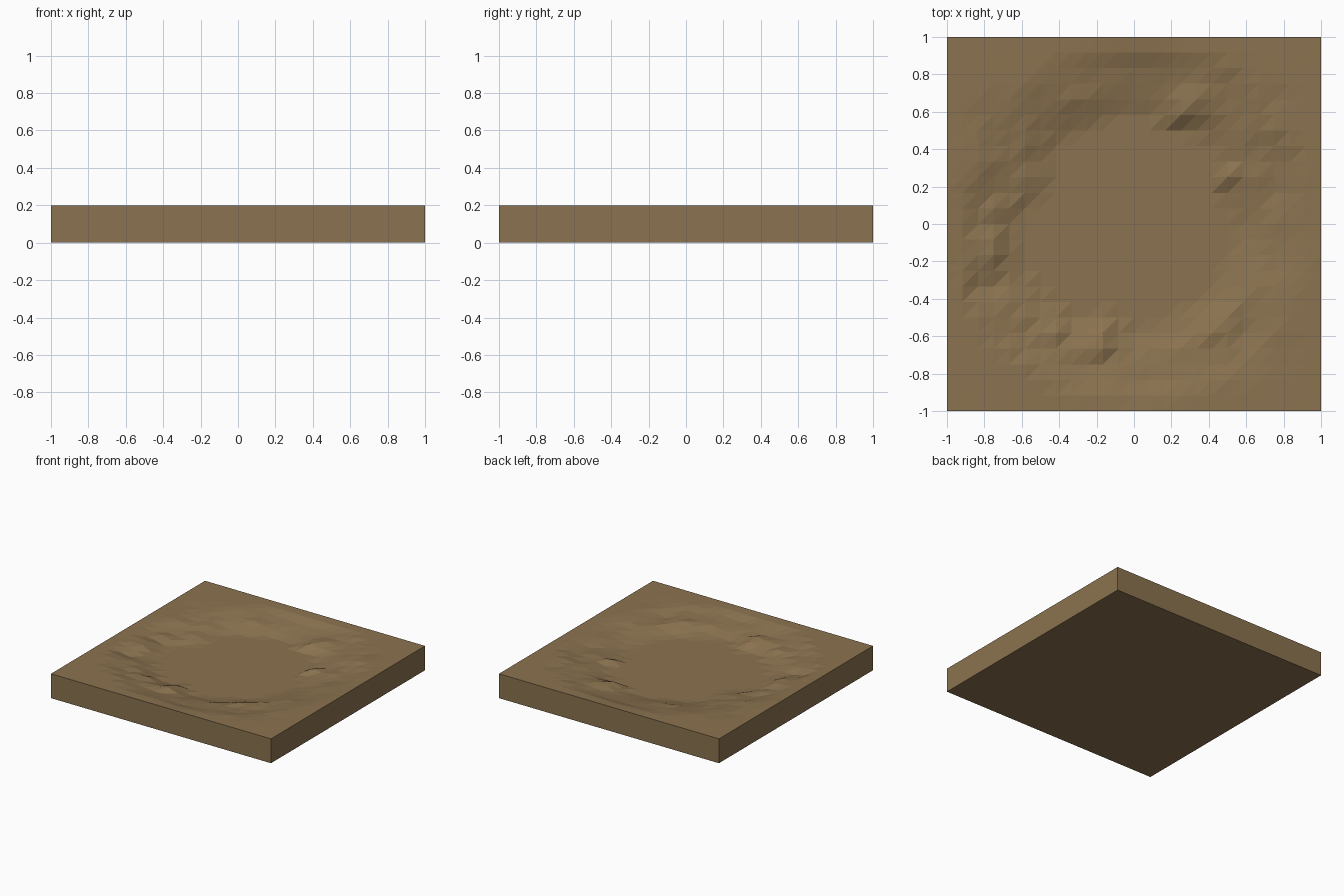
import bpy, bmesh, math
from mathutils import Vector, noise

if "Cube" in bpy.data.objects:
    bpy.data.objects.remove(bpy.data.objects["Cube"])

N = 24            # grid cells per side
TOP = 0.2         # plateau height
DEPTH = 0.075     # basin depth
# basin shoreline radius every 22.5 degrees, counter-clockwise from +x
SHORE = [.57, .50, .60, .57, .61, .57, .60, .50, .63, .63, .62, .47, .60, .52, .55, .54]
# small local hollows (-) and knolls (+): x, y, radius, height
SPOTS = [(-.30, -.52, .13, -.045), (-.17, -.62, .10, .03), (.50, .25, .09, .03),
         (.25, .58, .11, .03), (-.72, .20, .12, -.03), (-.78, -.12, .12, .025),
         (-.80, -.33, .10, -.025), (.60, -.60, .12, -.025), (.80, .50, .12, .02),
         (-.55, .22, .09, .025)]


def shore(angle):
    a = (angle / math.tau * 16) % 16
    i = int(a)
    f = a - i
    return SHORE[i % 16] * (1 - f) + SHORE[(i + 1) % 16] * f


def step(a, b, v):
    return min(1, max(0, (v - a) / (b - a)))


def height(x, y):
    r = math.hypot(x, y)
    inner = shore(math.atan2(y, x))
    t = (r - inner) / (0.97 - inner)
    if t <= 0 and not (math.hypot(x + .3, y + .52) < .1):
        return TOP - DEPTH
    # two terraces rising from the basin floor to the plateau
    rise = 0.6 * step(0, 0.42, t) + 0.4 * step(0.55, 1.0, t)
    z = -DEPTH * (1 - rise)
    edge = 1 - max(abs(x), abs(y))
    fade = step(0, 0.25, edge)
    rough = noise.noise(Vector((x * 4.5, y * 4.5, 3.1)))
    z += 0.022 * rough * fade * step(0, 0.3, t) * (1 - 0.6 * step(1, 1.3, t))
    for sx, sy, sr, sh in SPOTS:
        z += sh * max(0, 1 - math.hypot(x - sx, y - sy) / sr)
    z *= step(0, 0.16, edge)
    return TOP + min(0, max(-DEPTH, z))


# terrain tile: height grid with straight skirts and a flat underside
bm = bmesh.new()
axis = [-1 + 2 * i / N for i in range(N + 1)]
grid = [[bm.verts.new((x, y, height(x, y))) for x in axis] for y in axis]
for j in range(N):
    for i in range(N):
        a, b = grid[j][i], grid[j][i + 1]
        c, d = grid[j + 1][i + 1], grid[j + 1][i]
        bm.faces.new((a, b, c))
        bm.faces.new((a, c, d))

base = [bm.verts.new((x, y, 0)) for x, y in ((-1, -1), (1, -1), (1, 1), (-1, 1))]
rims = [grid[0], [row[N] for row in grid], grid[N][::-1], [row[0] for row in grid][::-1]]
for k, rim in enumerate(rims):
    bm.faces.new([base[k], base[(k + 1) % 4]] + rim[::-1])
bm.faces.new(base[::-1])
bmesh.ops.recalc_face_normals(bm, faces=bm.faces)

mesh = bpy.data.meshes.new("terrain_tile")
bm.to_mesh(mesh)
bm.free()
tile = bpy.data.objects.new("terrain_tile", mesh)
bpy.context.collection.objects.link(tile)

earth = bpy.data.materials.new("earth brown")
earth.diffuse_color = (0.258, 0.171, 0.080, 1)
earth.use_nodes = True
earth.node_tree.nodes["Principled BSDF"].inputs["Base Color"].default_value = earth.diffuse_color
mesh.materials.append(earth)
